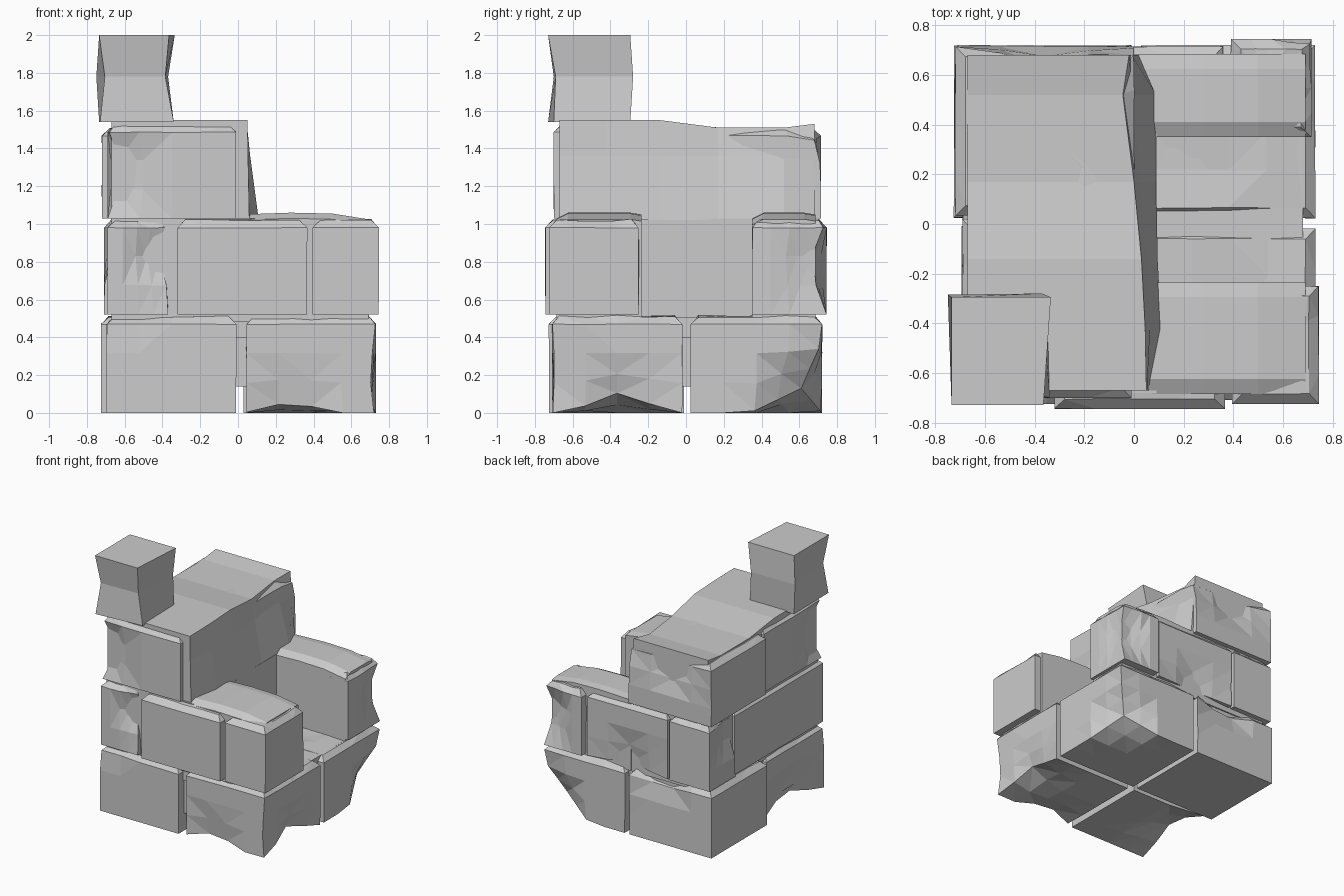
import bpy, bmesh, random
from mathutils import Vector

if "Cube" in bpy.data.objects:
    bpy.data.objects.remove(bpy.data.objects["Cube"])

random.seed(4)


def finish(name, bm):
    bmesh.ops.recalc_face_normals(bm, faces=bm.faces[:])
    me = bpy.data.meshes.new(name)
    bm.to_mesh(me)
    bm.free()
    ob = bpy.data.objects.new(name, me)
    bpy.context.collection.objects.link(ob)
    return ob


def stone(name, x, y, z, dents=(), bevel=0.04):
    """Stone with chamfered top edge; dents = (point, radius, push)."""
    lo, hi = Vector((x[0], y[0], z[0])), Vector((x[1], y[1], z[1]))
    mid = (lo + hi) / 2
    bm = bmesh.new()
    bmesh.ops.create_cube(bm, size=1)
    bmesh.ops.subdivide_edges(bm, edges=bm.edges[:], cuts=3, use_grid_fill=True)
    levels = [0, 0.31, 0.62, 0.92, 1]
    for v in bm.verts:
        t = v.co + Vector((0.5, 0.5, 0.5))
        top = t.z > 0.9
        t.z = levels[round(t.z * 4)]
        p = Vector([lo[i] + t[i] * (hi[i] - lo[i]) for i in range(3)])
        if top:
            for i in (0, 1):
                p[i] = mid[i] + (p[i] - mid[i]) * (1 - 2 * bevel / (hi[i] - lo[i]))
            p.z += random.uniform(-0.008, 0.008)
        # slight hand-cut unevenness
        if t.z > 0.01:
            p += Vector([random.uniform(-0.002, 0.002) for _ in range(3)])
        for c, r, push in dents:
            d = (p - Vector(c)).length
            if d < r:
                p += Vector(push) * (1 - d / r)
        v.co = p
    bmesh.ops.triangulate(bm, faces=bm.faces[:])
    # merge nearly flat facets into large planes
    bmesh.ops.dissolve_limit(bm, angle_limit=0.06, verts=bm.verts[:], edges=bm.edges[:])
    return finish(name, bm)


def loft(name, sections):
    """Solid through matching rings of points."""
    bm = bmesh.new()
    rings = [[bm.verts.new(p) for p in s] for s in sections]
    n = len(rings[0])
    for a, b in zip(rings, rings[1:]):
        for i in range(n):
            j = (i + 1) % n
            bm.faces.new((a[i], a[j], b[j], b[i]))
    bm.faces.new(rings[0])
    bm.faces.new(rings[-1][::-1])
    return finish(name, bm)


def box(name, x, y, z):
    return loft(name, [[(x[0], a, b), (x[1], a, b), (x[1], a, c), (x[0], a, c)]
                       for a, b, c in ((y[0], *z), (y[1], *z))])


# Bottom course: four large stones around a recessed core
Z0 = (0, 0.51)
stone("base_front_left", (-0.695, -0.01), (-0.725, -0.01), Z0,
      [((-0.69, -0.3, 0), 0.38, (0.06, 0, 0.12)), ((-0.6, -0.73, 0.47), 0.2, (0, 0.03, 0))])
stone("base_front_right", (0.045, 0.73), (-0.71, -0.02), Z0,
      [((0.28, -0.71, 0), 0.25, (0, 0.05, 0.06)), ((0.73, -0.35, 0), 0.28, (-0.06, 0, 0.11)),
       ((0.73, -0.71, 0.2), 0.3, (-0.03, 0.015, 0))])
stone("base_back_left", (-0.725, -0.01), (0.025, 0.72), Z0,
      [((-0.3, 0.72, 0.5), 0.25, (0, -0.06, -0.04))])
stone("base_back_right", (0.03, 0.73), (0.025, 0.72), Z0,
      [((0.73, 0.72, 0), 0.38, (-0.12, -0.11, 0.13))])
box("base_core", (-0.66, 0.56), (-0.66, 0.56), (0.14, 0.48))
box("base_core_top", (-0.66, 0.68), (-0.67, 0.67), (0.4, 0.505))

# Middle course: three stones on front and back
Z1 = (0.52, 1.02)
stone("middle_front_left", (-0.69, -0.37), (-0.72, 0.38), Z1,
      [((-0.37, -0.72, 0.85), 0.22, (-0.05, 0.08, 0))])
stone("middle_front_center", (-0.32, 0.365), (-0.745, -0.4), Z1)
stone("middle_front_right", (0.395, 0.745), (-0.725, -0.25), Z1)
stone("middle_back_left", (-0.71, -0.36), (0.4, 0.72), Z1,
      [((-0.71, 0.45, 0.9), 0.25, (0.06, 0.02, 0))])
stone("middle_back_center", (-0.34, 0.36), (0.4, 0.715), Z1,
      [((0.0, 0.71, 0.55), 0.25, (0, -0.06, 0.03))])
stone("middle_back_right", (0.39, 0.715), (0.35, 0.745), Z1,
      [((0.715, 0.745, 0.78), 0.25, (-0.04, -0.1, 0))])
box("middle_core", (-0.67, 0.09), (-0.68, 0.68), (0.48, 1.03))

# Uneven ledges on the right, either side of the open recess
for name, ya, yb in (("ledge_front", -0.685, -0.235), ("ledge_back", 0.35, 0.685)):
    loft(name, [[(x, ya, 0.49), (x, yb, 0.49), (x, yb, z - 0.01), (x, yb - 0.06, z),
                 (x, ya + 0.06, z), (x, ya, z - 0.03)]
                for x, z in ((0, 1.05), (0.28, 1.06), (0.5, 1.055), (0.69, 1.025))])

# Upper course: two stones with an irregular core leaning back
Z2 = (1.03, 1.525)
stone("upper_front", (-0.69, -0.01), (-0.70, 0.02), Z2,
      [((-0.69, -0.70, 1.27), 0.24, (0.08, 0.08, 0))])
stone("upper_back", (-0.72, -0.0), (0.035, 0.715), (1.03, 1.505),
      [((-0.35, 0.715, 1.47), 0.28, (0, -0.08, -0.05)), ((0, 0.72, 1.5), 0.2, (0, -0.04, -0.03))])
profile = [(-0.67, 0.06, 0.05, 1.55), (-0.42, 0.11, 0.045, 1.55), (-0.14, 0.095, 0.03, 1.55),
           (0.17, 0.09, 0.0, 1.51), (0.52, 0.09, -0.045, 1.51), (0.68, 0.02, -0.02, 1.53)]
loft("upper_core", [[(-0.67, y, 1.02), (xb, y, 1.02), (xb * 0.3 + xt * 0.7, y, 1.36),
                     (xt, y, z), (-0.67, y, z)] for y, xb, xt, z in profile])

# Lone waisted stone on the front left corner
loft("top_stone", [
    [(-0.73, -0.73, 1.54), (-0.34, -0.70, 1.54), (-0.35, -0.295, 1.54), (-0.735, -0.295, 1.54)],
    [(-0.705, -0.70, 1.78), (-0.385, -0.69, 1.78), (-0.37, -0.28, 1.78), (-0.75, -0.285, 1.78)],
    [(-0.735, -0.73, 2.0), (-0.365, -0.73, 2.0), (-0.335, -0.295, 2.0), (-0.735, -0.295, 2.0)]])
